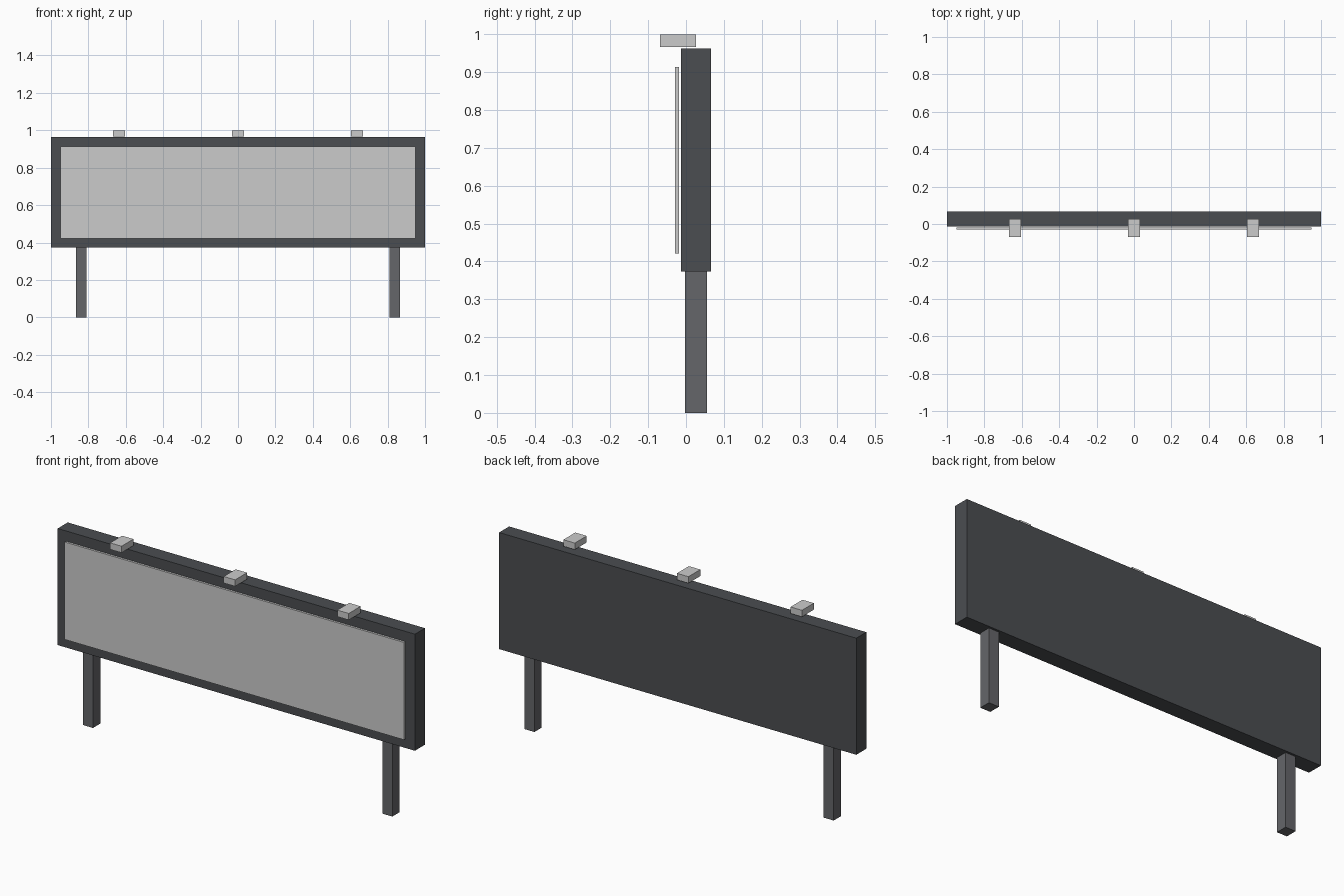
import bpy

if "Cube" in bpy.data.objects:
    bpy.data.objects.remove(bpy.data.objects["Cube"])


def material(name, color):
    mat = bpy.data.materials.new(name)
    mat.diffuse_color = (*color, 1)
    mat.use_nodes = True
    mat.node_tree.nodes["Principled BSDF"].inputs["Base Color"].default_value = mat.diffuse_color
    return mat


def box(name, x, y, z, mat=None):
    """Box from (min, max) ranges on each axis."""
    ranges = (x, y, z)
    bpy.ops.mesh.primitive_cube_add(size=1, location=[(a + b) / 2 for a, b in ranges])
    ob = bpy.context.object
    ob.name = name
    ob.scale = [b - a for a, b in ranges]
    bpy.ops.object.transform_apply(location=False, rotation=False, scale=True)
    if mat:
        ob.data.materials.append(mat)
    return ob


dark = material("dark_frame", (0.07, 0.075, 0.082))
steel = material("steel_post", (0.13, 0.133, 0.142))

# Main board and the display panel standing just off its front
box("board", (-1, 1), (-0.0135, 0.0665), (0.373, 0.963), dark)
box("display_panel", (-0.95, 0.95), (-0.0295, -0.0185), (0.421, 0.914))

# Two square posts
for side, x in (("left", -0.838), ("right", 0.838)):
    box(f"{side}_post", (x - 0.028, x + 0.028), (-0.0025, 0.0555), (0, 0.373), steel)

# Three lamps along the top edge, reaching over the front
for i, x in enumerate((-0.636, 0, 0.636)):
    box(f"lamp_{i + 1}", (x - 0.032, x + 0.032), (-0.0685, 0.0265), (0.967, 1.0))
